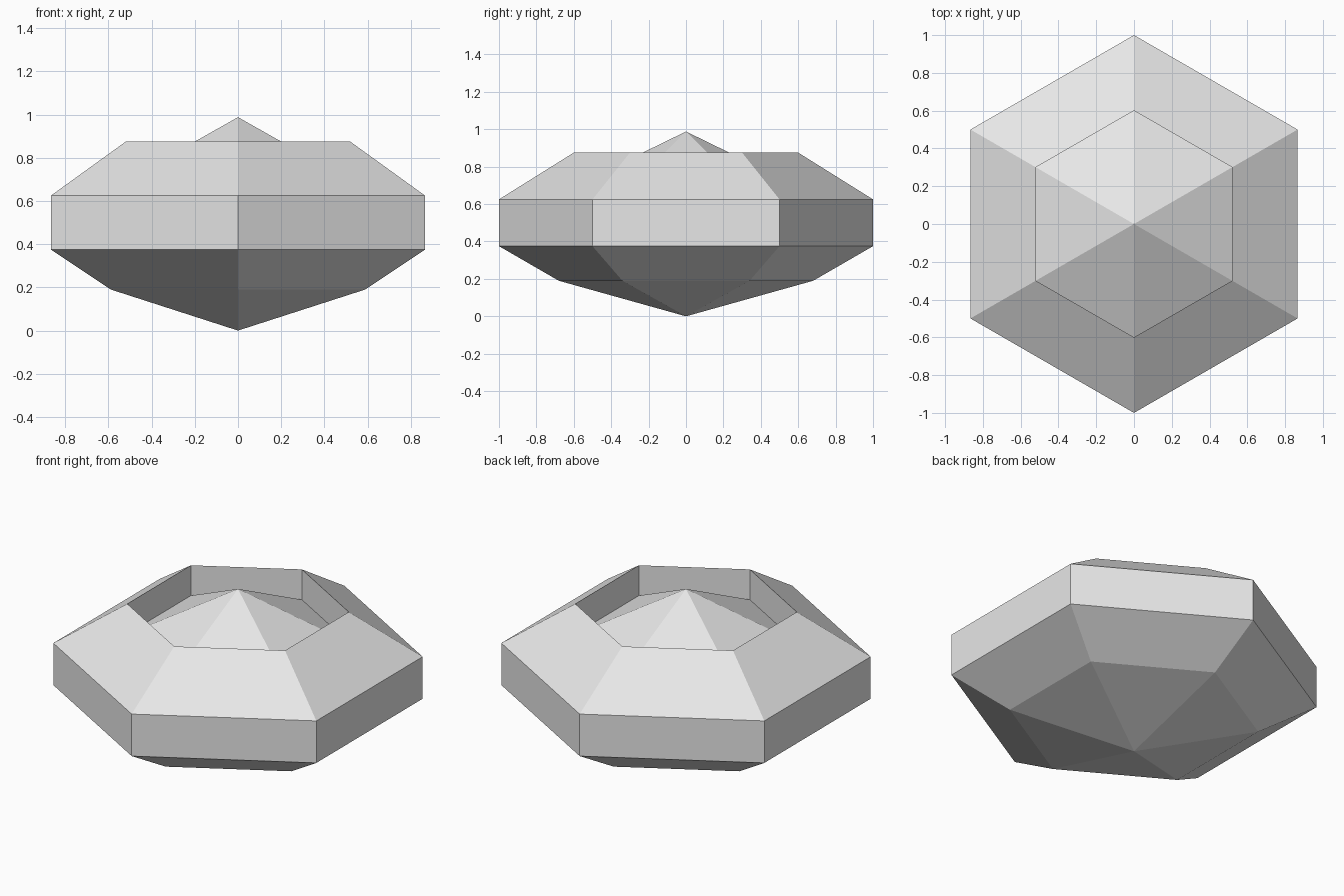
import bpy, bmesh
from math import pi, sin, cos

if "Cube" in bpy.data.objects:
    bpy.data.objects.remove(bpy.data.objects["Cube"], do_unlink=True)

SIDES = 6

# One plain grey for the whole body
grey = bpy.data.materials.new("light grey")
grey.use_nodes = True
colour = (0.8, 0.8, 0.8, 1)
grey.diffuse_color = colour
grey.node_tree.nodes["Principled BSDF"].inputs["Base Color"].default_value = colour


def lathe(name, profile, bottom, top, material):
    """Closed flat-sided solid: rings of (radius, height) capped by two points."""
    bm = bmesh.new()
    angles = [pi / 2 + 2 * pi * i / SIDES for i in range(SIDES)]
    rings = [[bm.verts.new((r * cos(a), r * sin(a), z)) for a in angles]
             for r, z in profile]
    low, high = bm.verts.new((0, 0, bottom)), bm.verts.new((0, 0, top))
    for i in range(SIDES):
        j = (i + 1) % SIDES
        bm.faces.new((low, rings[0][j], rings[0][i]))
        for a, b in zip(rings, rings[1:]):
            bm.faces.new((a[i], a[j], b[j], b[i]))
        bm.faces.new((rings[-1][i], rings[-1][j], high))
    bmesh.ops.recalc_face_normals(bm, faces=bm.faces)
    mesh = bpy.data.meshes.new(name)
    bm.to_mesh(mesh)
    bm.free()
    mesh.materials.append(material)
    obj = bpy.data.objects.new(name, mesh)
    bpy.context.collection.objects.link(obj)
    return obj


# Pointed underside, upright band, sloped shoulder, sunken rim and inner peak
profile = [
    (0.68, 0.19),    # underside break
    (1.0, 0.375),    # band bottom
    (1.0, 0.625),    # band top
    (0.6, 0.875),    # shoulder rim
    (0.6, 0.695),    # foot of the recess wall
]
lathe("hexagonal_body", profile, 0.0, 0.988, grey)
